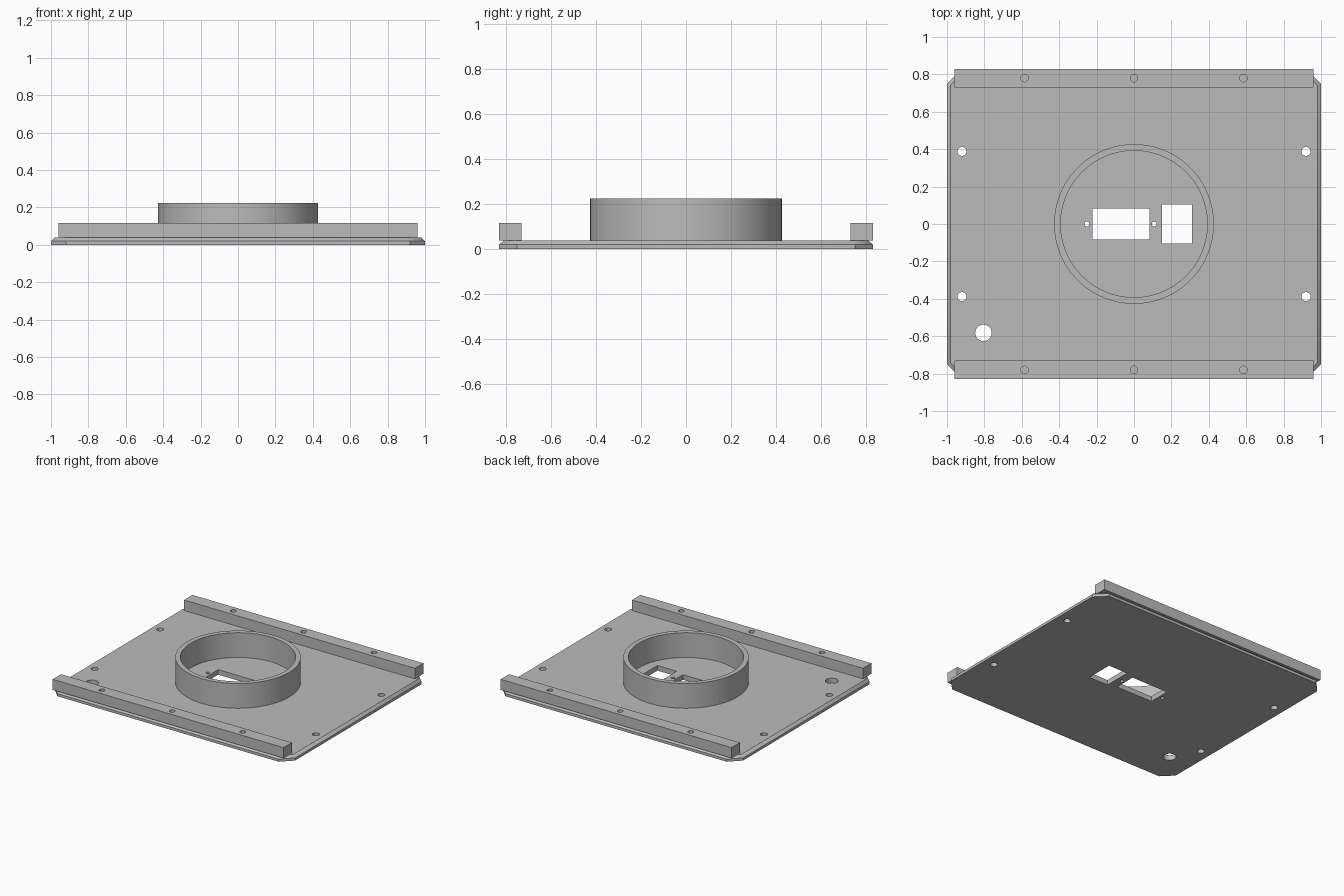
import bpy
import bmesh
from math import radians
from mathutils import Matrix

cube = bpy.data.objects.get("Cube")
if cube:
    bpy.data.objects.remove(cube, do_unlink=True)

grey = bpy.data.materials.new("plain grey")
grey.use_nodes = True
color = (0.5, 0.5, 0.5, 1)
grey.diffuse_color = color
grey.node_tree.nodes["Principled BSDF"].inputs["Base Color"].default_value = color

PLATE_TOP, EDGE = 0.038, 0.02
RAIL_TOP, RING_TOP = 0.117, 0.224


def finish(name, bm):
    bmesh.ops.recalc_face_normals(bm, faces=bm.faces)
    mesh = bpy.data.meshes.new(name)
    bm.to_mesh(mesh)
    bm.free()
    obj = bpy.data.objects.new(name, mesh)
    bpy.context.collection.objects.link(obj)
    mesh.materials.append(grey)
    return obj


def add_box(bm, x0, x1, y0, y1, z0, z1):
    m = Matrix.Translation(((x0 + x1) / 2, (y0 + y1) / 2, (z0 + z1) / 2))
    bmesh.ops.create_cube(bm, size=1, matrix=m @ Matrix.Diagonal((x1 - x0, y1 - y0, z1 - z0, 1)))


def add_cylinder(bm, x, y, r, z0, z1, sides=32):
    bmesh.ops.create_cone(bm, cap_ends=True, segments=sides, radius1=r, radius2=r,
                          depth=z1 - z0, matrix=Matrix.Translation((x, y, (z0 + z1) / 2)))


def activate(obj):
    bpy.ops.object.select_all(action='DESELECT')
    obj.select_set(True)
    bpy.context.view_layer.objects.active = obj


def cut(obj, bm):
    cutter = finish("hole_cutter", bm)
    cutter.hide_render = True
    mod = obj.modifiers.new("holes", 'BOOLEAN')
    mod.operation, mod.solver, mod.object = 'DIFFERENCE', 'EXACT', cutter
    activate(obj)
    bpy.ops.object.modifier_apply(modifier=mod.name)
    bpy.data.objects.remove(cutter, do_unlink=True)
    activate(obj)
    bpy.ops.object.shade_smooth_by_angle(angle=radians(30))


# Base plate: clipped corners, sloped upper edge
def outline(inset):
    x, y = 1 - inset, 0.83 - inset
    c = 0.08 - 0.586 * inset
    return [(x, c - y), (x, y - c), (x - c, y), (c - x, y),
            (-x, y - c), (-x, c - y), (c - x, -y), (x - c, -y)]


bm = bmesh.new()
levels = [(0, 0), (EDGE, 0), (PLATE_TOP, 0.02)]
loops = [[bm.verts.new((x, y, z)) for x, y in outline(d)] for z, d in levels]
for low, high in zip(loops, loops[1:]):
    for i in range(8):
        j = (i + 1) % 8
        bm.faces.new((low[i], low[j], high[j], high[i]))
bm.faces.new(loops[0][::-1])
bm.faces.new(loops[-1])
plate = finish("base_plate", bm)

# Plate openings: mounting holes, cable hole, two windows, screw holes
holes = [(sx * 0.92, sy * 0.388, 0.024) for sx in (-1, 1) for sy in (-1, 1)]
holes += [(-0.805, -0.582, 0.044), (-0.252, 0, 0.013), (0.108, 0, 0.013)]
bm = bmesh.new()
for x, y, r in holes:
    add_cylinder(bm, x, y, r, -0.1, 0.1)
add_box(bm, -0.223, 0.082, -0.082, 0.083, -0.1, 0.1)
add_box(bm, 0.15, 0.31, -0.103, 0.105, -0.1, 0.1)
cut(plate, bm)

# Rails along front and back, with screw holes down to the plate
for name, side in (("front_rail", -1), ("back_rail", 1)):
    bm = bmesh.new()
    y0, y1 = sorted((side * 0.73, side * 0.83))
    add_box(bm, -0.96, 0.96, y0, y1, PLATE_TOP, RAIL_TOP)
    rail = finish(name, bm)
    bm = bmesh.new()
    for x in (-0.585, 0, 0.585):
        add_cylinder(bm, x, side * 0.78, 0.02, PLATE_TOP + 0.002, 0.2)
    cut(rail, bm)

# Round collar in the middle
bm = bmesh.new()
add_cylinder(bm, 0, 0, 0.427, PLATE_TOP - 0.004, RING_TOP, 96)
collar = finish("collar_ring", bm)
bm = bmesh.new()
add_cylinder(bm, 0, 0, 0.392, -0.1, 0.4, 96)
cut(collar, bm)
